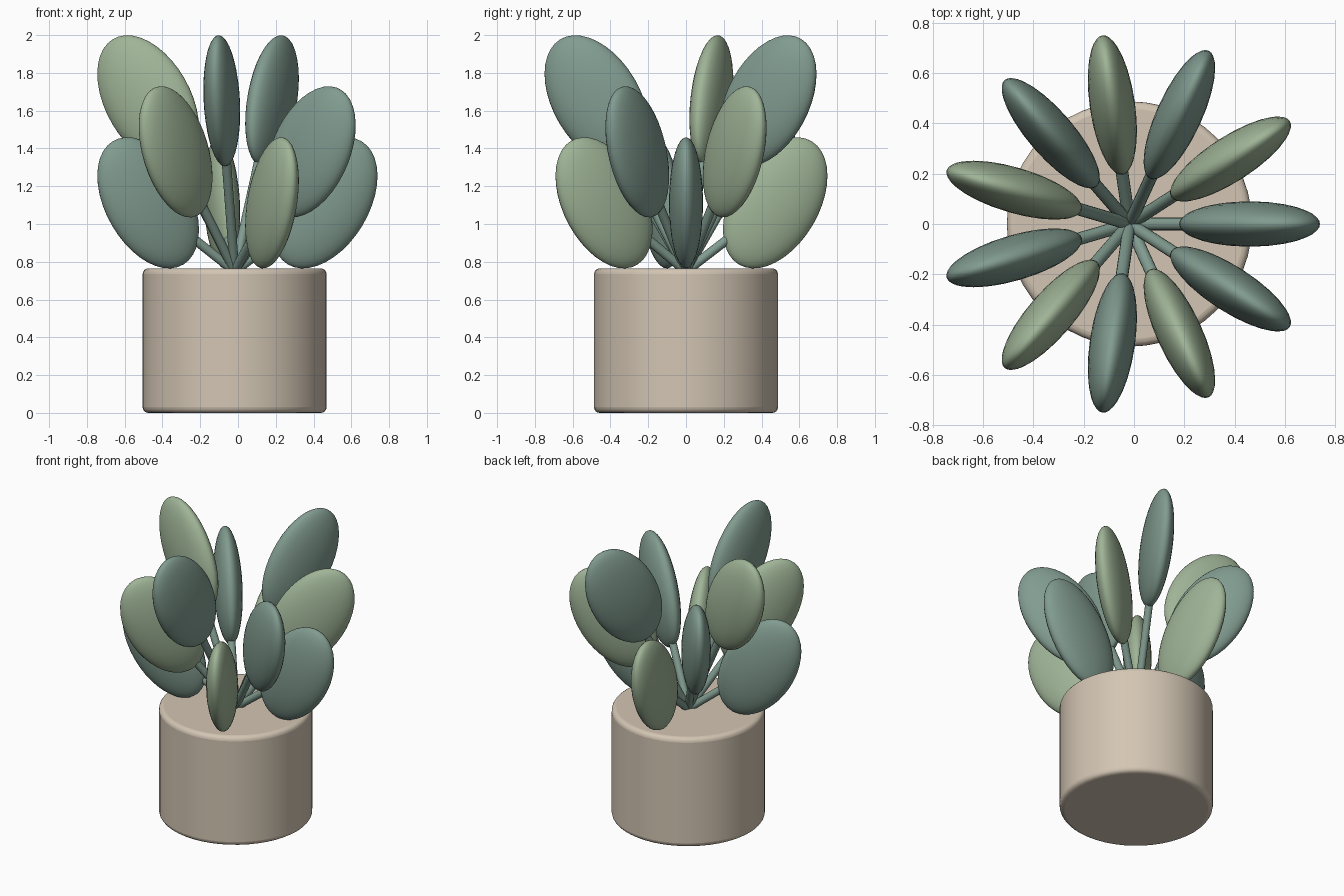
import bpy, math
from mathutils import Vector, Matrix

if "Cube" in bpy.data.objects:
    bpy.data.objects.remove(bpy.data.objects["Cube"])

CX = -0.018      # plant axis, offset so the whole model is centred
COUNT = 11


def material(name, rgb):
    m = bpy.data.materials.new(name)
    m.diffuse_color = (*rgb, 1)
    m.use_nodes = True
    m.node_tree.nodes["Principled BSDF"].inputs["Base Color"].default_value = m.diffuse_color
    return m


teal = material("dark_green", (0.22, 0.33, 0.28))
light = material("light_green", (0.35, 0.46, 0.31))
clay = material("clay", (0.65, 0.56, 0.45))


def finish(name, mat, angle=40):
    ob = bpy.context.object
    ob.name = name
    ob.data.materials.append(mat)
    bpy.ops.object.shade_smooth_by_angle(angle=math.radians(angle))
    return ob


# Pot: solid cylinder with rounded rims
bpy.ops.mesh.primitive_cylinder_add(vertices=48, radius=0.487, depth=0.765,
                                    location=(CX, 0, 0.3825))
pot = finish("pot", clay)
bevel = pot.modifiers.new("rim", 'BEVEL')
bevel.width = 0.03
bevel.segments = 4
bevel.limit_method = 'ANGLE'
bevel.angle_limit = math.radians(40)

# Leaves on stems, in three repeating heights
root = Vector((CX, 0, 0.75))
tilt = math.radians(31)
for i in range(COUNT):
    phi = i * math.tau / COUNT
    centre = Vector((CX + 0.477 * math.cos(phi), 0.477 * math.sin(phi),
                     1.112 + 0.27 * (i % 3)))

    # Stem
    axis = centre - root
    bpy.ops.mesh.primitive_cylinder_add(vertices=16, radius=0.025, depth=axis.length,
                                        location=(root + centre) / 2,
                                        rotation=axis.to_track_quat('Z', 'Y').to_euler())
    finish(f"stem_{i + 1}", teal)

    # Leaf: flat ellipsoid standing edge-on in the radial plane
    bpy.ops.mesh.primitive_uv_sphere_add(segments=32, ring_count=20, radius=1)
    leaf = finish(f"leaf_{i + 1}", light if i % 2 else teal, 180)
    leaf.matrix_world = (Matrix.Translation(centre) @ Matrix.Rotation(phi, 4, 'Z')
                         @ Matrix.Rotation(tilt, 4, 'Y')
                         @ Matrix.Diagonal((0.233, 0.09, 0.38, 1)))
